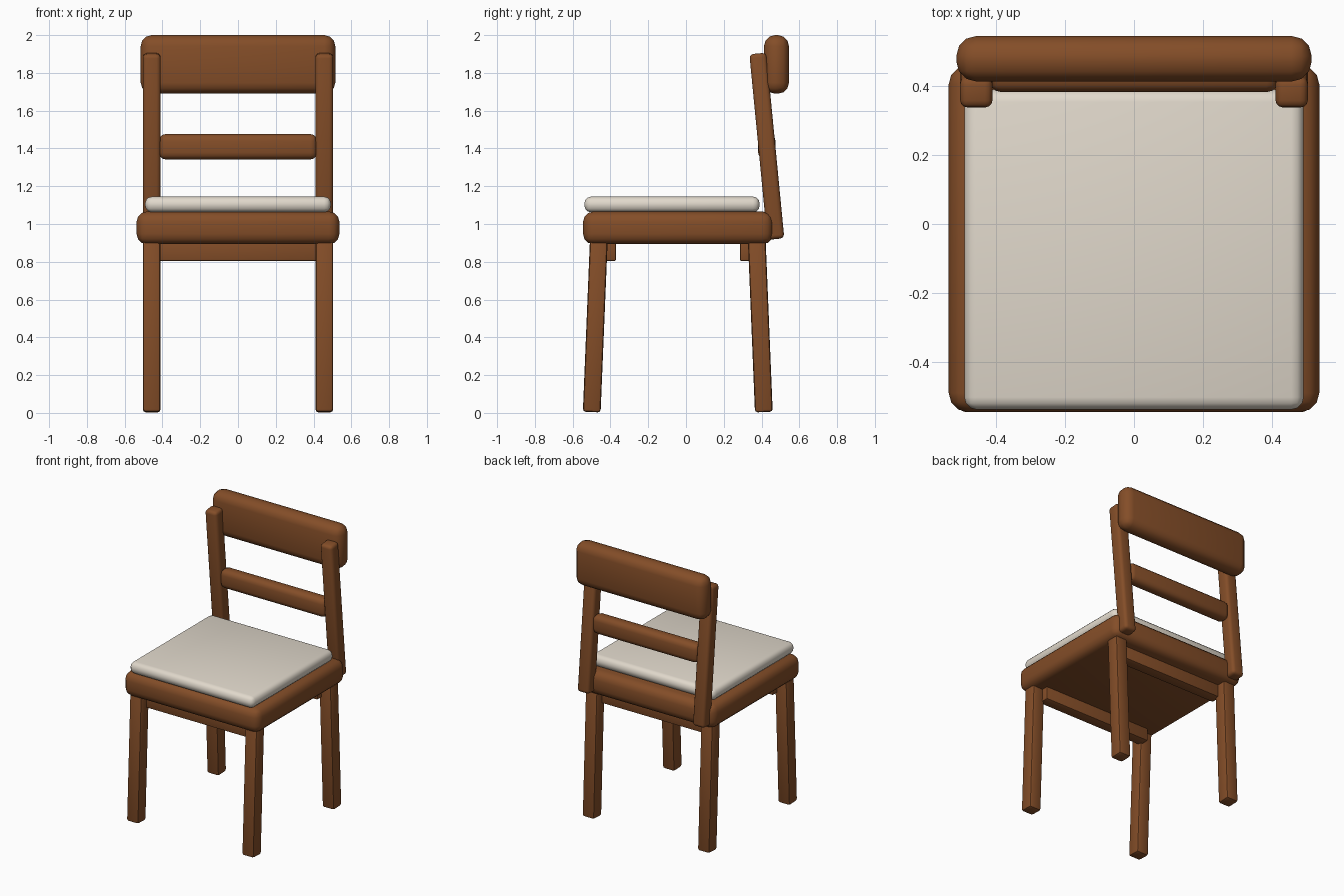
import bpy, math
from mathutils import Vector

if "Cube" in bpy.data.objects:
    bpy.data.objects.remove(bpy.data.objects["Cube"])


def material(name, rgb):
    m = bpy.data.materials.new(name)
    m.diffuse_color = (*rgb, 1)
    m.use_nodes = True
    m.node_tree.nodes["Principled BSDF"].inputs["Base Color"].default_value = m.diffuse_color
    return m


wood = material("brown wood", (0.23, 0.075, 0.021))
fabric = material("cream fabric", (0.75, 0.69, 0.60))


def box(name, lo, hi, bevel, mat, segments=3, tilt=0.0):
    """Rounded box between two corners, tilted about x around its centre."""
    lo, hi = Vector(lo), Vector(hi)
    bpy.ops.mesh.primitive_cube_add(size=1, location=(lo + hi) / 2)
    ob = bpy.context.object
    ob.name = name
    ob.scale = hi - lo
    bpy.ops.object.transform_apply(location=False, rotation=False, scale=True)
    ob.rotation_euler.x = tilt
    ob.data.materials.append(mat)
    mod = ob.modifiers.new("rounding", 'BEVEL')
    mod.width = bevel
    mod.segments = segments
    bpy.ops.object.modifier_apply(modifier="rounding")
    bpy.ops.object.shade_smooth_by_angle(angle=math.radians(35))
    return ob


# Seat and cushion
box("seat", (-0.537, -0.545, 0.893), (0.537, 0.46, 1.066), 0.055, wood)
box("cushion", (-0.492, -0.538, 1.062), (0.492, 0.39, 1.145), 0.036, fabric)

# Legs splay front and back, back posts lean forward
splay = math.atan(0.037 / 0.9)
lean = math.atan(0.095 / 0.98)
for side, x in (("left", -0.457), ("right", 0.457)):
    a, b = x - 0.047, x + 0.047
    box(f"front_leg_{side}", (a, -0.527, 0.004), (b, -0.433, 0.93), 0.015, wood, 2, -splay)
    box(f"back_leg_{side}", (a, 0.346, 0.004), (b, 0.44, 0.93), 0.015, wood, 2, splay)
    box(f"back_post_{side}", (a, 0.383, 0.918), (b, 0.473, 1.905), 0.022, wood, 3, lean)

# Back rails
box("top_rail", (-0.515, 0.413, 1.69), (0.515, 0.545, 2.0), 0.058, wood)
box("middle_rail", (-0.42, 0.382, 1.342), (0.42, 0.474, 1.476), 0.036, wood)

# Rails under the seat
box("front_under_rail", (-0.43, -0.45, 0.805), (0.43, -0.37, 0.93), 0.008, wood, 2)
box("back_under_rail", (-0.43, 0.285, 0.805), (0.43, 0.365, 0.93), 0.008, wood, 2)
